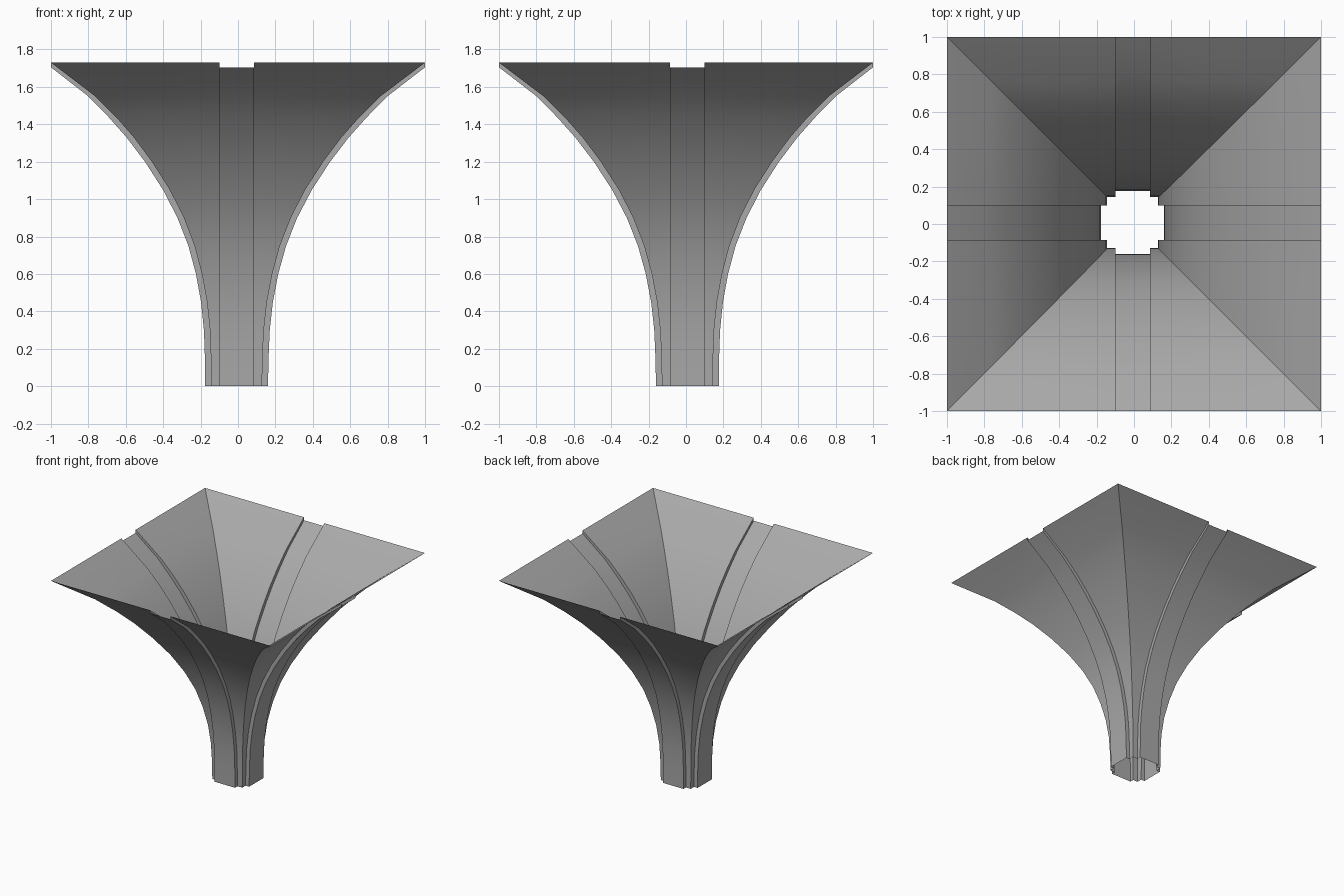
import bpy, bmesh, math

if "Cube" in bpy.data.objects:
    bpy.data.objects.remove(bpy.data.objects["Cube"])

# (panel height, panel half width, strip height, strip half width)
PROFILE = [
    (0.00, 0.136, 0.00, 0.168), (0.15, 0.138, 0.15, 0.170),
    (0.30, 0.144, 0.30, 0.176), (0.45, 0.160, 0.45, 0.192),
    (0.60, 0.188, 0.60, 0.220), (0.75, 0.228, 0.75, 0.261),
    (0.90, 0.286, 0.90, 0.320), (1.05, 0.362, 1.05, 0.398),
    (1.20, 0.458, 1.20, 0.495), (1.33, 0.555, 1.33, 0.594),
    (1.44, 0.652, 1.44, 0.692), (1.55, 0.763, 1.55, 0.800),
    (1.73, 1.000, 1.705, 1.000),
]
SHIFT = (-0.0075, 0.0075)   # the stem sits slightly off centre
STRIP = 0.0925              # half width of the raised middle strip
TOP = 1.73

grey = bpy.data.materials.new("plain_grey")
grey.diffuse_color = (0.4, 0.4, 0.4, 1)
grey.use_nodes = True
grey.node_tree.nodes["Principled BSDF"].inputs["Base Color"].default_value = grey.diffuse_color


def row(axis, sign, zp, hp, zs, hs):
    """One cross-section of a side: corner, strip steps, corner."""
    f = 1 - zp / TOP
    other = 1 - axis
    mid, cu, ca = SHIFT[other], SHIFT[other] * f, SHIFT[axis] * f
    section = [(cu - hp, hp, zp), (mid - STRIP, hp, zp), (mid - STRIP, hs, zs),
               (mid + STRIP, hs, zs), (mid + STRIP, hp, zp), (cu + hp, hp, zp)]
    pts = []
    for u, h, z in section:
        p = [0, 0, z]
        p[axis], p[other] = sign * h + ca, u
        pts.append(p)
    return pts


# Flared square shell: four curved sides, each with a raised strip
bm = bmesh.new()
for axis in (0, 1):
    for sign in (-1, 1):
        flip = (axis == 1) == (sign == 1)
        grid = [[bm.verts.new(p) for p in row(axis, sign, *r)] for r in PROFILE]
        for a, b in zip(grid, grid[1:]):
            for i in range(5):
                quad = [a[i], a[i + 1], b[i + 1], b[i]]
                bm.faces.new(quad[::-1] if flip else quad)
bmesh.ops.remove_doubles(bm, verts=bm.verts, dist=0.0005)

mesh = bpy.data.meshes.new("flared_column_shell")
bm.to_mesh(mesh)
bm.free()
mesh.materials.append(grey)
shell = bpy.data.objects.new("flared_column_shell", mesh)
bpy.context.collection.objects.link(shell)
bpy.context.view_layer.objects.active = shell
shell.select_set(True)
bpy.ops.object.shade_smooth_by_angle(angle=math.radians(30))
